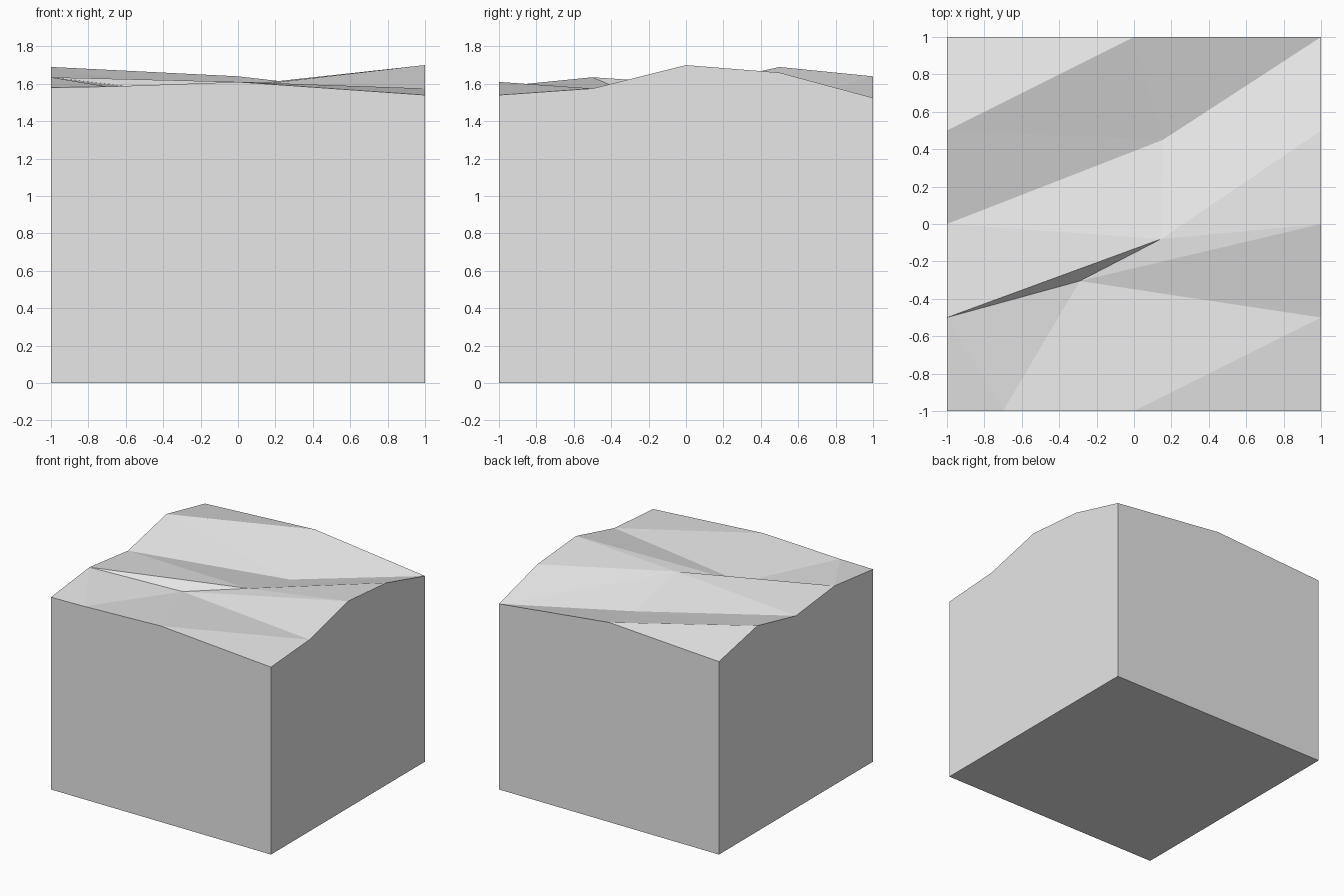
import bpy
import bmesh

# Remove the default cube
cube = bpy.data.objects.get("Cube")
if cube:
    bpy.data.objects.remove(cube, do_unlink=True)

# One plain grey for the whole block
grey = bpy.data.materials.new("stone grey")
grey.use_nodes = True
colour = (0.8, 0.8, 0.8, 1)
grey.diffuse_color = colour
grey.node_tree.nodes["Principled BSDF"].inputs["Base Color"].default_value = colour

# Rim of the terrain, in order around the block
rim = {
    "southwest": (-1, -1, 1.58),
    "south_left": (-0.7, -1, 1.585),
    "south": (0, -1, 1.61),
    "southeast": (1, -1, 1.54),
    "east_low": (1, -0.5, 1.575),
    "east": (1, 0, 1.7),
    "east_high": (1, 0.5, 1.66),
    "northeast": (1, 1, 1.525),
    "north": (0, 1, 1.64),
    "northwest": (-1, 1, 1.585),
    "west_high": (-1, 0.5, 1.69),
    "west": (-1, 0, 1.58),
    "west_low": (-1, -0.5, 1.635),
}

# Points inside the terrain
inner = {
    "valley": (0.155, 0.45, 1.48),
    "crest": (0.145, -0.08, 1.607),
    "gully": (-0.29, -0.305, 1.55),
}

# Fans of triangles: a centre point and the neighbours around it
fans = {
    "valley": ("crest", "northeast", "north", "west_high", "west", "crest"),
    "crest": ("west", "west_low", "gully", "east", "east_high", "northeast"),
    "gully": ("west_low", "south_left", "south", "east_low", "east"),
    "northwest": ("west_high", "north"),
    "southeast": ("south", "east_low"),
    "southwest": ("south_left", "west_low"),
}

bm = bmesh.new()
points = {name: bm.verts.new(co) for name, co in (rim | inner).items()}
for centre, ring in fans.items():
    for first, second in zip(ring, ring[1:]):
        bm.faces.new((points[centre], points[first], points[second]))

# Walls dropped from the rim to the ground, and the underside
upper = [points[name] for name in rim]
lower = [bm.verts.new((v.co.x, v.co.y, 0)) for v in upper]
for i in range(len(upper)):
    bm.faces.new((upper[i - 1], lower[i - 1], lower[i], upper[i]))
bm.faces.new(lower)
bmesh.ops.recalc_face_normals(bm, faces=bm.faces)

mesh = bpy.data.meshes.new("terrain_block")
bm.to_mesh(mesh)
bm.free()
mesh.materials.append(grey)
block = bpy.data.objects.new("terrain_block", mesh)
bpy.context.collection.objects.link(block)
